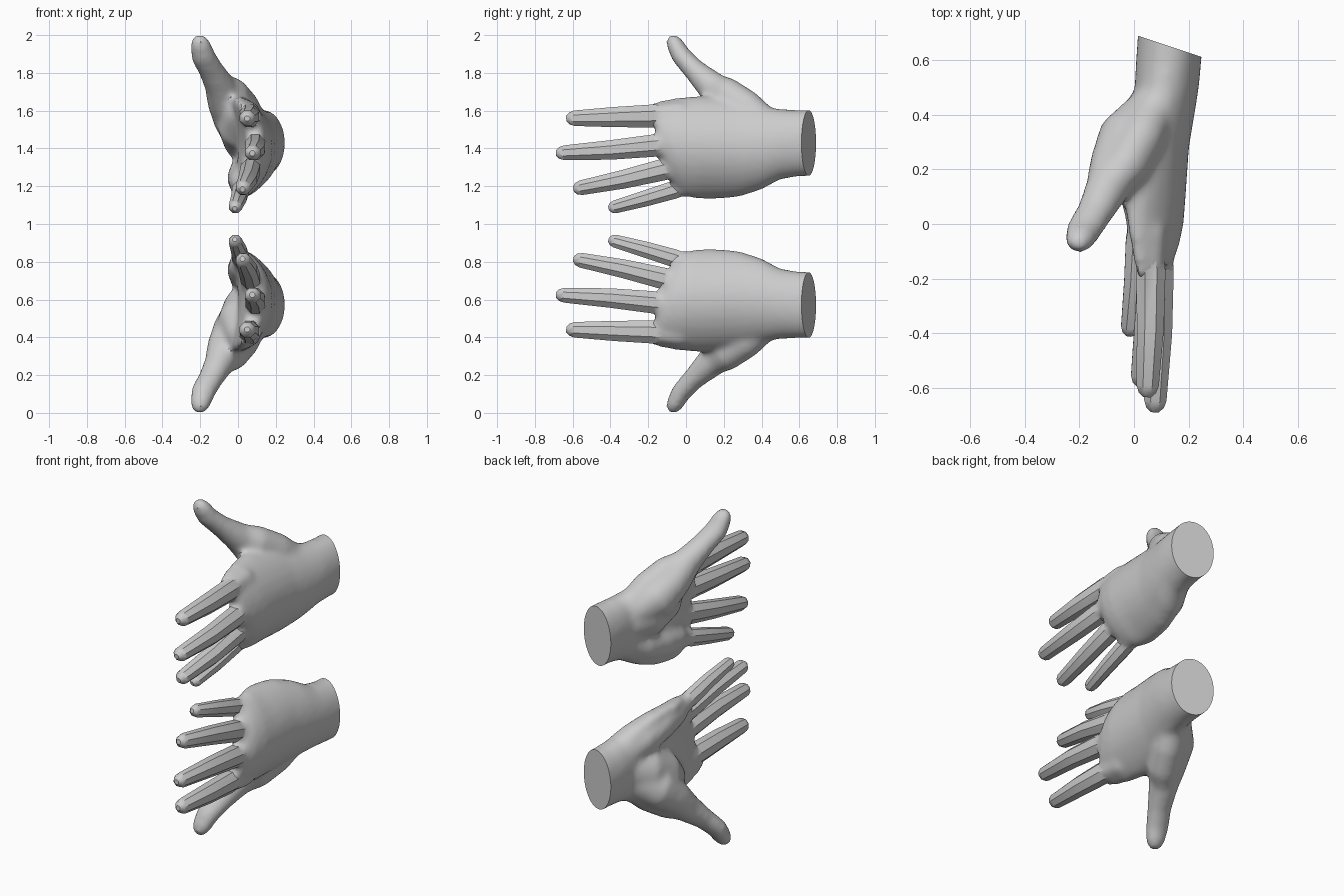
import bpy, bmesh
from math import sin, cos, pi, copysign
from mathutils import Vector, Matrix

if "Cube" in bpy.data.objects:
    bpy.data.objects.remove(bpy.data.objects["Cube"])


def loft(bm, rings):
    """Skin a closed surface over a list of point rings."""
    rows = [[bm.verts.new(p) for p in r] for r in rings]
    n = len(rows[0])
    for a, b in zip(rows, rows[1:]):
        for i in range(n):
            j = (i + 1) % n
            bm.faces.new((a[i], a[j], b[j], b[i]))
    bm.faces.new(rows[0][::-1])
    bm.faces.new(rows[-1])


def tube(bm, path, sides, scale=1.0):
    """Tapered tube with a rounded tip; path = (x, y, z, thickness, width)."""
    pts = [(Vector(p[:3]), p[3] * scale, p[4] * scale) for p in path]
    end, a, b = pts[-1]
    d = (end - pts[-2][0]).normalized()
    pts += [(end + d * a * .6, a * .78, b * .78), (end + d * a * .98, a * .35, b * .35)]
    rings = []
    for k, (c, a, b) in enumerate(pts):
        t = (pts[min(k + 1, len(pts) - 1)][0] - pts[max(k - 1, 0)][0]).normalized()
        v = (Vector((1, 0, 0)) - t * t.x).normalized()
        w = t.cross(v)
        rings.append([c + v * a * cos(2 * pi * (i + .5) / sides)
                      + w * b * sin(2 * pi * (i + .5) / sides) for i in range(sides)])
    loft(bm, rings)


def new_object(bm, name):
    bmesh.ops.recalc_face_normals(bm, faces=bm.faces[:])
    me = bpy.data.meshes.new(name)
    bm.to_mesh(me)
    bm.free()
    ob = bpy.data.objects.new(name, me)
    bpy.context.collection.objects.link(ob)
    return ob


def bake(ob):
    """Apply all modifiers."""
    dg = bpy.context.evaluated_depsgraph_get()
    me = bpy.data.meshes.new_from_object(ob.evaluated_get(dg))
    ob.modifiers.clear()
    ob.data = me


def resize(p, f):
    return (*p[:3], p[3] * f, p[4] * f)


# Fingers: index, middle, ring, little
FINGERS = {
    "index": [(.06, -.02, 1.58, .06, .068), (.062, -.17, 1.572, .056, .064),
              (.06, -.38, 1.566, .052, .056), (.05, -.59, 1.56, .043, .043)],
    "middle": [(.098, -.02, 1.435, .06, .068), (.092, -.17, 1.415, .056, .062),
               (.09, -.40, 1.392, .052, .054), (.078, -.645, 1.377, .043, .041)],
    "ring": [(.072, .02, 1.32, .058, .066), (.066, -.12, 1.288, .054, .06),
             (.052, -.33, 1.237, .05, .052), (.028, -.555, 1.192, .041, .041)],
    "little": [(.022, .06, 1.215, .052, .058), (.014, -.06, 1.182, .046, .05),
               (.004, -.21, 1.137, .042, .045), (-.014, -.375, 1.091, .035, .036)],
}
# Thumb, the web behind it, the ball below it, and the heel of the palm
THUMB = [(.06, .42, 1.48, .08, .10), (-.03, .31, 1.56, .105, .12), (-.065, .21, 1.65, .10, .10),
         (-.10, .125, 1.74, .08, .08), (-.142, .045, 1.815, .068, .06),
         (-.185, -.025, 1.89, .066, .054), (-.20, -.058, 1.95, .056, .048)]
WEB = [(.09, .46, 1.50, .08, .08), (.03, .32, 1.62, .085, .09), (-.03, .21, 1.69, .085, .09),
       (-.08, .14, 1.735, .06, .07)]
BALL = [(.09, .48, 1.43, .08, .10), (.02, .34, 1.46, .105, .13), (-.01, .22, 1.53, .10, .13),
        (.0, .12, 1.59, .07, .09)]
HEEL = [(.10, .48, 1.35, .08, .08), (.045, .34, 1.28, .09, .09), (.025, .2, 1.24, .085, .085),
        (.02, .06, 1.22, .065, .07)]
# Palm sections: y, centre x, half thickness, low z, high z, arch, slant
PALM = [(.82, .145, .122, 1.255, 1.605, 0, 0), (.60, .127, .12, 1.252, 1.605, 0, 0),
        (.50, .12, .118, 1.236, 1.608, .01, 0), (.40, .112, .11, 1.182, 1.63, .05, 0),
        (.28, .102, .10, 1.142, 1.66, .08, 0), (.10, .096, .094, 1.130, 1.68, .10, .1),
        (0, .10, .082, 1.134, 1.668, .09, .2), (-.08, .10, .064, 1.145, 1.65, .08, .3),
        (-.13, .095, .044, 1.18, 1.63, .07, .3)]


def palm_ring(y, cx, hx, lo, hi, arch, slant, n=28):
    boxy = .75 if y < .45 else 1
    ring = []
    for i in range(n):
        a = 2 * pi * (i + .5) / n
        s, c = sin(a), copysign(abs(cos(a)) ** boxy, cos(a))
        z = (lo + hi) / 2 + (hi - lo) / 2 * s
        ring.append((cx + hx * c - arch * s * s, y - slant * (z - 1.4), z))
    return ring


# Palm, thumb and finger roots fused into one soft body
bm = bmesh.new()
loft(bm, [palm_ring(*r) for r in PALM])
for part in (THUMB, WEB, BALL, HEEL):
    tube(bm, part, 16)
for path in FINGERS.values():
    tube(bm, [resize(path[0], 1.06), resize(path[1], .95)], 12)
hand = new_object(bm, "upper_hand")
rm = hand.modifiers.new("fuse", 'REMESH')
rm.mode, rm.voxel_size = 'VOXEL', .015
sm = hand.modifiers.new("soften", 'SMOOTH')
sm.factor, sm.iterations = .5, 14
bake(hand)

# Slanted flat cut at the wrist
bm = bmesh.new()
bm.from_mesh(hand.data)
cut = bmesh.ops.bisect_plane(bm, geom=bm.verts[:] + bm.edges[:] + bm.faces[:],
                             plane_co=(.13, .65, 1.43), plane_no=(.316, .949, 0), clear_outer=True)
rim = [e for e in cut["geom_cut"] if isinstance(e, bmesh.types.BMEdge)]
bmesh.ops.contextual_create(bm, geom=rim)
bmesh.ops.recalc_face_normals(bm, faces=bm.faces[:])
bm.to_mesh(hand.data)
bm.free()

# Eight-sided fingers welded on, roots sunk into the knuckles
helpers = []
for name, path in FINGERS.items():
    bm = bmesh.new()
    tube(bm, [resize(path[0], .6)] + path[1:], 8, 1.03)
    finger = new_object(bm, name + "_finger")
    mod = hand.modifiers.new(name, 'BOOLEAN')
    mod.operation, mod.solver, mod.object = 'UNION', 'EXACT', finger
    helpers.append(finger)
bake(hand)
for h in helpers:
    bpy.data.objects.remove(h)

# Lower hand is the upper one mirrored about z = 1
lower = hand.copy()
lower.data = hand.data.copy()
lower.name = "lower_hand"
bpy.context.collection.objects.link(lower)
lower.data.transform(Matrix.Translation((0, 0, 2)) @ Matrix.Diagonal((1, 1, -1, 1)))
lower.data.flip_normals()

for ob in (hand, lower):
    bpy.ops.object.select_all(action='DESELECT')
    ob.select_set(True)
    bpy.context.view_layer.objects.active = ob
    bpy.ops.object.shade_smooth_by_angle(angle=.6)
